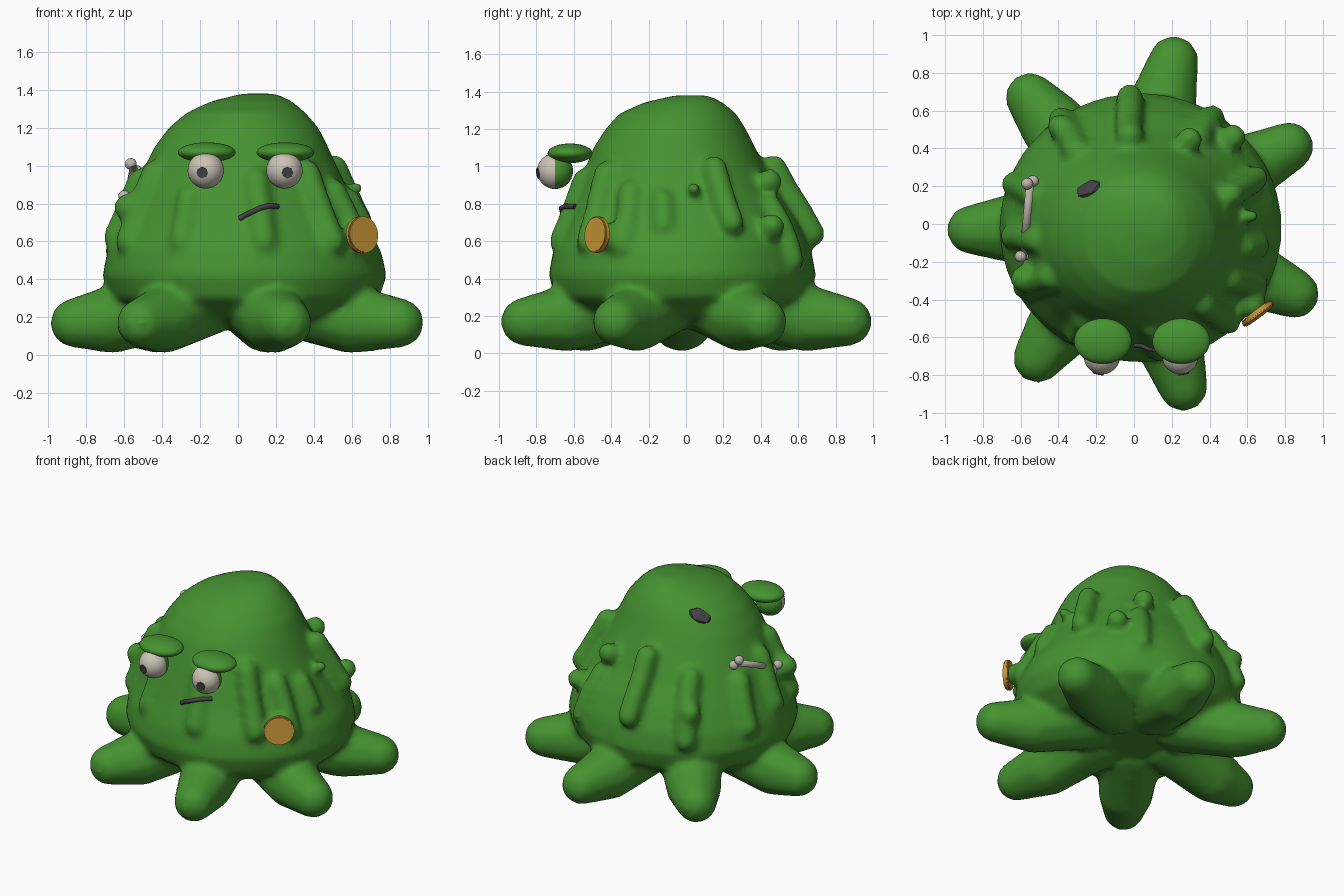
import bpy, bmesh, math
from mathutils import Vector, Matrix

old = bpy.data.objects.get("Cube")
if old:
    bpy.data.objects.remove(old)


def material(name, r, g, b):
    m = bpy.data.materials.new(name)
    m.use_nodes = True
    m.diffuse_color = (r, g, b, 1)
    for n in m.node_tree.nodes:
        if n.type == 'BSDF_PRINCIPLED':
            n.inputs["Base Color"].default_value = (r, g, b, 1)
            n.inputs["Roughness"].default_value = 0.6
    return m


GREEN = material("slime green", 0.06, 0.29, 0.03)
WHITE = material("eye white", 0.6, 0.55, 0.46)
DARK = material("dark grey", 0.06, 0.055, 0.06)
GOLD = material("gold", 0.6, 0.32, 0.04)
BONE = material("bone", 0.52, 0.47, 0.41)


def finish(bm, name, mats, smooth=True):
    me = bpy.data.meshes.new(name)
    bmesh.ops.recalc_face_normals(bm, faces=bm.faces)
    for f in bm.faces:
        f.smooth = smooth
    bm.to_mesh(me)
    bm.free()
    ob = bpy.data.objects.new(name, me)
    for m in mats:
        me.materials.append(m)
    bpy.context.collection.objects.link(ob)
    return ob


def ball(bm, p, r, scale=(1, 1, 1), sub=3):
    m = Matrix.Translation(p) @ Matrix.Diagonal((*scale, 1))
    bmesh.ops.create_icosphere(bm, subdivisions=sub, radius=r, matrix=m)


def chain(bm, pts, steps=7):
    """Overlapping balls along a path of (point, radius) pairs."""
    for (p, r), (q, s) in zip(pts, pts[1:]):
        for i in range(steps + 1):
            t = i / steps
            ball(bm, Vector(p).lerp(Vector(q), t), r + (s - r) * t, sub=2)


# Body outline: height, then extent to -x, +x, -y, +y
LEVELS = [
    (0.15, -0.3, 0.36, -0.33, 0.3), (0.2, -0.52, 0.6, -0.55, 0.5),
    (0.3, -0.67, 0.745, -0.7, 0.66), (0.42, -0.715, 0.785, -0.735, 0.695),
    (0.55, -0.69, 0.755, -0.71, 0.67), (0.7, -0.62, 0.67, -0.645, 0.6),
    (0.85, -0.56, 0.59, -0.59, 0.5), (1.0, -0.49, 0.52, -0.535, 0.42),
    (1.1, -0.44, 0.475, -0.495, 0.37), (1.2, -0.365, 0.425, -0.43, 0.32),
    (1.28, -0.27, 0.355, -0.36, 0.27), (1.34, -0.14, 0.285, -0.23, 0.2),
    (1.38, 0.02, 0.2, -0.06, 0.12),
]


def surface(angle, z, out=0.0):
    """Point on the body at an angle (degrees) and height."""
    for a, b in zip(LEVELS, LEVELS[1:]):
        if a[0] <= z <= b[0]:
            t = (z - a[0]) / (b[0] - a[0])
            x0, x1, y0, y1 = [u + (v - u) * t for u, v in zip(a[1:], b[1:])]
            c, s = math.cos(math.radians(angle)), math.sin(math.radians(angle))
            return Vector(((x0 + x1) / 2 + c * ((x1 - x0) / 2 + out),
                           (y0 + y1) / 2 + s * ((y1 - y0) / 2 + out), z))


# Dome
bm = bmesh.new()
N = 64
rings = [[bm.verts.new(surface(360 * i / N, lv[0])) for i in range(N)] for lv in LEVELS]
for low, high in zip(rings, rings[1:]):
    for i in range(N):
        j = (i + 1) % N
        bm.faces.new((low[i], low[j], high[j], high[i]))
bm.faces.new(rings[0])
bm.faces.new(rings[-1])

# Seven stubby legs, given by their tips
for x, y in [(0.21, 0.865), (0.82, 0.41), (0.85, -0.37), (0.26, -0.86),
             (-0.51, -0.71), (-0.86, -0.03), (-0.55, 0.67)]:
    d = Vector((x, y, 0)).normalized()
    chain(bm, [((x, y, 0.17), 0.135), (d * 0.66 + Vector((0, 0, 0.19)), 0.185),
               (d * 0.3 + Vector((0, 0, 0.31)), 0.22)])

# Slime drips: angle, top, bottom, radius, outward offset
for a, top, bottom, r, out in [
        (24, 0.99, 0.7, 0.07, 0.035), (94, 0.99, 0.64, 0.075, 0.045),
        (125, 0.88, 0.52, 0.075, 0.0), (58, 0.78, 0.5, 0.07, -0.01),
        (160, 0.82, 0.55, 0.07, -0.01), (184, 0.92, 0.62, 0.07, -0.01),
        (208, 0.96, 0.6, 0.075, -0.01), (241, 0.83, 0.6, 0.07, -0.025),
        (279, 0.92, 0.6, 0.075, -0.02), (312, 0.96, 0.6, 0.075, 0.0),
        (332, 0.86, 0.58, 0.07, -0.01), (351, 0.82, 0.68, 0.065, -0.015)]:
    zs = [top + (bottom - top) * k / 3 for k in range(4)]
    chain(bm, [(surface(a, z, out), r) for z in zs], 4)

# Round nubs: angle, height, radius
for a, z, r in [(45, 0.68, 0.07), (62, 0.92, 0.07), (127, 0.7, 0.07), (9, 0.88, 0.04),
                (204, 0.78, 0.075), (325, 0.63, 0.075)]:
    ball(bm, surface(a, z, 0.05), r)

body = finish(bm, "slime_body", [GREEN])
rm = body.modifiers.new("merge", 'REMESH')
rm.mode = 'VOXEL'
rm.voxel_size = 0.021
rm.use_smooth_shade = True
sm = body.modifiers.new("soften", 'SMOOTH')
sm.factor = 0.5
sm.iterations = 10
bpy.context.view_layer.update()
skin = body.evaluated_get(bpy.context.evaluated_depsgraph_get())

# Eyes with green backs, pupils and brows
for side, x, z, px in [("right", -0.17, 0.975, -0.02), ("left", 0.245, 0.975, 0.017)]:
    eye = Vector((x, -0.7, z))
    bm = bmesh.new()
    bmesh.ops.create_uvsphere(bm, u_segments=32, v_segments=20, radius=0.096,
                              matrix=Matrix.Translation(eye) @ Matrix.Rotation(math.pi / 2, 4, 'X'))
    for f in bm.faces:
        f.material_index = 1 if f.calc_center_median().y > eye.y else 0
    finish(bm, side + "_eye", [WHITE, GREEN])

    look = Vector((px, -0.093, -0.012)).normalized()
    bm = bmesh.new()
    bmesh.ops.create_cone(bm, cap_ends=True, segments=8, radius1=0.03, radius2=0.03, depth=0.009,
                          matrix=Matrix.Translation(eye + look * 0.093)
                          @ look.to_track_quat('Z', 'Y').to_matrix().to_4x4())
    finish(bm, side + "_pupil", [DARK], False)

    bm = bmesh.new()
    ball(bm, (x + 0.005, -0.62, 1.07), 0.05, (3.05, 2.4, 1.05), 4)
    finish(bm, side + "_brow", [GREEN])

# Crooked mouth laid on the skin
cu = bpy.data.curves.new("mouth", 'CURVE')
cu.dimensions = '3D'
cu.bevel_depth = 0.014
cu.bevel_resolution = 2
cu.use_fill_caps = True
sp = cu.splines.new('POLY')
path = [(0.005, 0.72), (0.04, 0.74), (0.08, 0.758), (0.12, 0.777), (0.16, 0.787), (0.21, 0.785)]
sp.points.add(len(path) - 1)
for pt, (x, z) in zip(sp.points, path):
    hit, loc, _, _ = skin.ray_cast(Vector((x, -2, z)), Vector((0, 1, 0)))
    pt.co = (x, (loc.y if hit else -0.63) - 0.005, z, 1)
cu.materials.append(DARK)
bpy.context.collection.objects.link(bpy.data.objects.new("mouth", cu))

# Stone stuck in the top
hit, loc, nor, _ = skin.ray_cast(Vector((-0.24, 0.185, 3)), Vector((0, 0, -1)))
if not hit:
    loc, nor = Vector((-0.24, 0.185, 1.2)), Vector((-0.4, 0.4, 0.8))
bm = bmesh.new()
ball(bm, (0, 0, 0), 0.05, (1.7, 1.05, 0.55), 1)
stone = finish(bm, "stone", [DARK], False)
stone.matrix_world = (Matrix.Translation(loc) @ Vector((0, 0, 1)).rotation_difference(nor).to_matrix().to_4x4()
                      @ Matrix.Rotation(0.25, 4, 'Z'))

# Coin
facing = Vector((0.6, -0.8, 0.08))
bm = bmesh.new()
bmesh.ops.create_cone(bm, cap_ends=True, segments=32, radius1=0.098, radius2=0.098, depth=0.032)
bmesh.ops.bevel(bm, geom=[e for e in bm.edges if abs(e.verts[0].co.z - e.verts[1].co.z) < 0.001],
                offset=0.006, segments=2, affect='EDGES')
coin = finish(bm, "coin", [GOLD], False)
coin.matrix_world = Matrix.Translation((0.655, -0.475, 0.635)) @ facing.to_track_quat('Z', 'Y').to_matrix().to_4x4()

# Bone: shaft with two knobs at each end
a, b = Vector((-0.55, 0.22, 0.99)), Vector((-0.585, -0.165, 0.82))
axis = (b - a).normalized()
across = axis.cross(Vector((0, 0, 1))).normalized() * 0.6 + axis.cross(Vector((1, 0, 0))).normalized() * 0.8
bm = bmesh.new()
bmesh.ops.create_cone(bm, cap_ends=True, segments=16, radius1=0.021, radius2=0.021, depth=(b - a).length,
                      matrix=Matrix.Translation((a + b) / 2) @ axis.to_track_quat('Z', 'Y').to_matrix().to_4x4())
for end in (a, b):
    for s in (-1, 1):
        ball(bm, end + across * 0.026 * s, 0.031)
finish(bm, "bone", [BONE])
